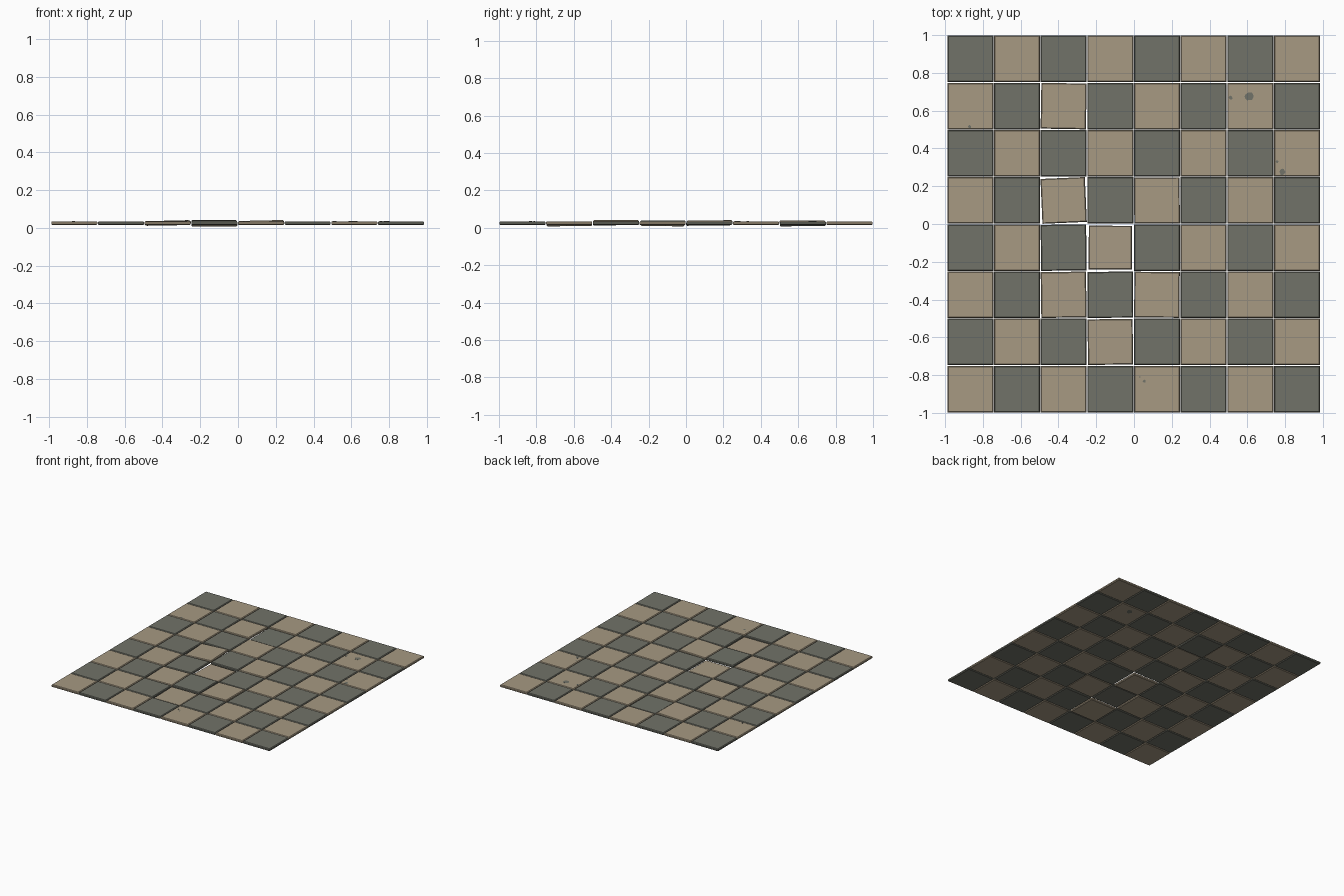
import bpy, bmesh, math, random
from mathutils import Matrix, Vector

if "Cube" in bpy.data.objects:
    bpy.data.objects.remove(bpy.data.objects["Cube"])

random.seed(4)


def material(name, rgb):
    m = bpy.data.materials.new(name)
    m.diffuse_color = (*rgb, 1)
    m.use_nodes = True
    m.node_tree.nodes["Principled BSDF"].inputs["Base Color"].default_value = m.diffuse_color
    return m


TAN = material("tan_stone", (0.385, 0.32, 0.225))
GREY = material("grey_green_stone", (0.165, 0.17, 0.14))

PX, PY = 0.2470, 0.2497      # tile pitch
SX, SY = 0.2435, 0.2460      # tile size
Z0, H = 0.015, 0.020         # underside height and thickness

# disturbed tiles (column, row from back): dz, tilt about x, tilt about y, turn, scale
LOOSE = {
    (2, 1): (0.003, 0.0, -1.0, -1.0, 0.985),
    (3, 1): (-0.006, 0.5, 0.0, 0.0, 1.0),
    (2, 3): (0.001, 0.5, -2.0, 2.5, 0.965),
    (3, 4): (-0.006, -0.6, 0.0, -0.4, 0.94),
    (2, 4): (0.001, 0.0, -1.0, 0.8, 0.99),
    (2, 5): (0.000, 0.8, -0.6, 0.8, 0.985),
    (3, 5): (0.005, 0.6, 0.0, 0.4, 0.99),
    (4, 5): (0.004, 0.0, -1.3, -0.4, 0.985),
    (3, 6): (-0.006, 0.6, 0.0, 0.6, 0.98),
    (4, 3): (0.002, 0.0, -0.6, 0.3, 0.99),
}


def tile(col, row):
    """Slab with chamfered upper and lower rims."""
    bm = bmesh.new()
    bmesh.ops.create_cube(bm, size=1)
    bmesh.ops.scale(bm, vec=(SX, SY, H), verts=bm.verts)
    rim = [e for e in bm.edges if abs(e.verts[0].co.z - e.verts[1].co.z) < 1e-6]
    bmesh.ops.bevel(bm, geom=rim, offset=0.005, segments=1, affect='EDGES')
    me = bpy.data.meshes.new("tile")
    bm.to_mesh(me)
    bm.free()
    me.materials.append(GREY if (col + row) % 2 == 0 else TAN)
    ob = bpy.data.objects.new(f"floor_tile_{row + 1}_{col + 1}", me)
    dz, tx, ty, tz, s = LOOSE.get((col, row), (0, 0, 0, 0, 1))
    ob.location = ((col - 3.5) * PX - 0.002, (3.5 - row) * PY, Z0 + H / 2 + dz)
    ob.rotation_euler = [math.radians(a) for a in (tx, ty, tz)]
    ob.scale = (s, s, 1)
    bpy.context.collection.objects.link(ob)


for r in range(8):
    for c in range(8):
        tile(c, r)


def stain(name, x, y, rad, z, n=12):
    """Thin irregular patch of grey on a tan tile."""
    bm = bmesh.new()
    ring = []
    for i in range(n):
        a = 2 * math.pi * i / n
        k = rad * random.uniform(0.8, 1.15)
        ring.append(bm.verts.new((x + k * math.cos(a), y + k * math.sin(a), z)))
    f = bm.faces.new(ring)
    top = bmesh.ops.extrude_face_region(bm, geom=[f])["geom"]
    bmesh.ops.translate(bm, vec=(0, 0, 0.001),
                        verts=[v for v in top if isinstance(v, bmesh.types.BMVert)])
    bmesh.ops.recalc_face_normals(bm, faces=bm.faces)
    me = bpy.data.meshes.new(name)
    bm.to_mesh(me)
    bm.free()
    me.materials.append(GREY)
    bpy.context.collection.objects.link(bpy.data.objects.new(name, me))


# worn patches on the upper faces, and the large one again underneath
TOP = Z0 + H - 0.0005
for i, (x, y, rad) in enumerate([(0.612, 0.677, 0.024), (0.512, 0.668, 0.010),
                                 (0.785, 0.276, 0.016), (0.757, 0.33, 0.007),
                                 (0.055, -0.832, 0.008), (0.03, -0.81, 0.004),
                                 (-0.87, 0.515, 0.008)]):
    stain(f"worn_patch_{i + 1}", x, y, rad, TOP)
stain("worn_patch_underside", 0.612, 0.677, 0.024, Z0 - 0.0005)

# rest the lowest tile corner on the ground
bpy.context.view_layer.update()
low = min((o.matrix_world @ v.co).z for o in bpy.data.objects for v in o.data.vertices)
if low < 0:
    for o in bpy.data.objects:
        o.location.z -= low
